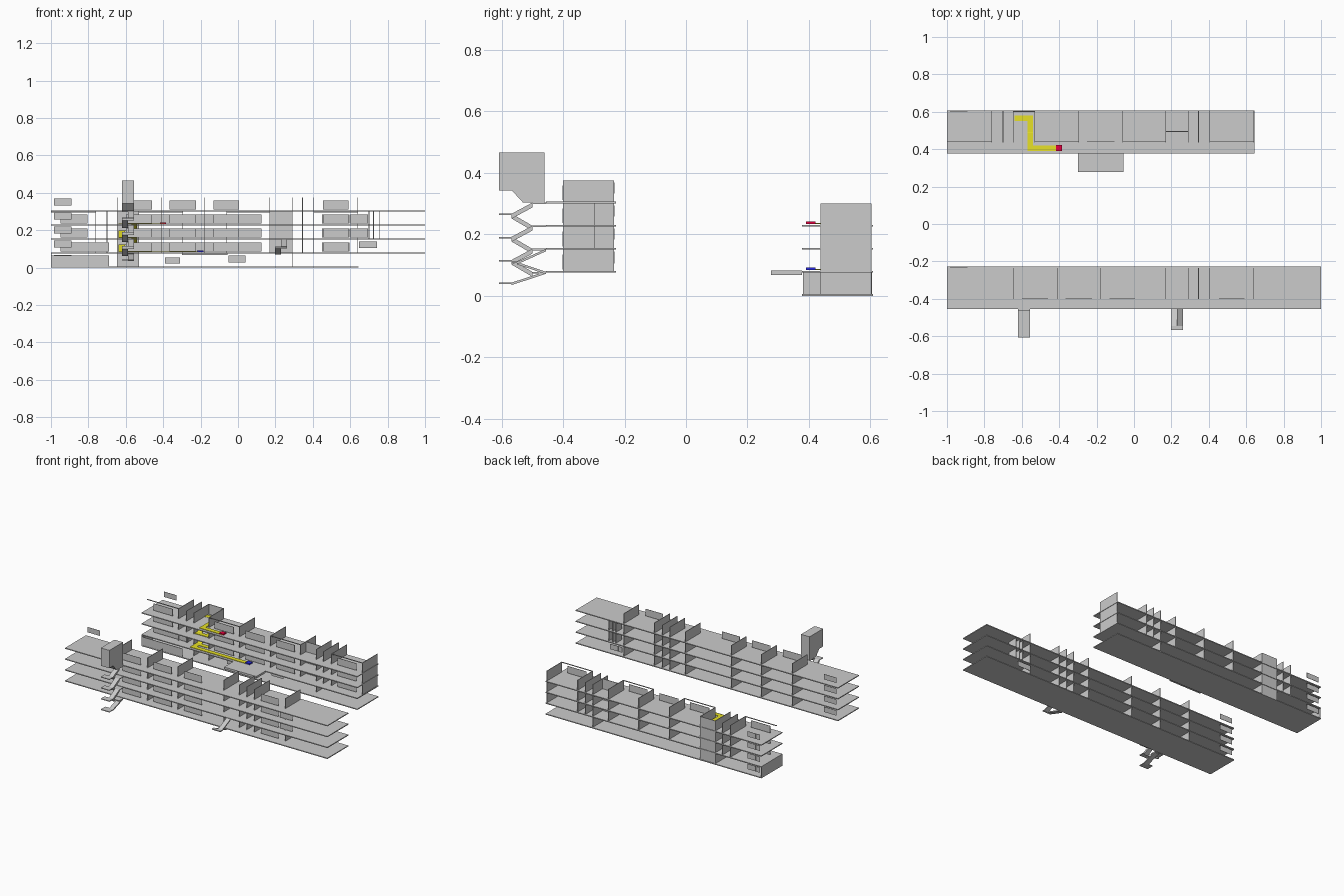
import bpy, bmesh

if "Cube" in bpy.data.objects:
    bpy.data.objects.remove(bpy.data.objects["Cube"])


def paint(name, rgb):
    m = bpy.data.materials.new(name)
    m.diffuse_color = (*rgb, 1)
    m.use_nodes = True
    m.node_tree.nodes["Principled BSDF"].inputs["Base Color"].default_value = m.diffuse_color
    return m


def make(name, bm, mat=None):
    bmesh.ops.recalc_face_normals(bm, faces=bm.faces)
    me = bpy.data.meshes.new(name)
    bm.to_mesh(me)
    bm.free()
    ob = bpy.data.objects.new(name, me)
    bpy.context.collection.objects.link(ob)
    if mat:
        me.materials.append(mat)
    return ob


def box(name, x0, x1, y0, y1, z0, z1, mat=None):
    bm = bmesh.new()
    bmesh.ops.create_cube(bm, size=1)
    for v in bm.verts:
        v.co.x = x0 if v.co.x < 0 else x1
        v.co.y = y0 if v.co.y < 0 else y1
        v.co.z = z0 if v.co.z < 0 else z1
    return make(name, bm, mat)


def prism(name, x0, x1, profile, mat=None):
    """Extrude a (y, z) outline along x."""
    bm = bmesh.new()
    face = bm.faces.new([bm.verts.new((x0, y, z)) for y, z in profile])
    ext = bmesh.ops.extrude_face_region(bm, geom=[face])
    for v in ext["geom"]:
        if isinstance(v, bmesh.types.BMVert):
            v.co.x = x1
    return make(name, bm, mat)


def ramp(name, x0, x1, a, b, t=0.008, mat=None):
    prism(name, x0, x1, [a, b, (b[0], b[1] - t), (a[0], a[1] - t)], mat)


yellow = paint("route_yellow", (0.8, 0.75, 0.02))
red = paint("marker_red", (0.8, 0.0, 0.05))
blue = paint("marker_blue", (0.02, 0.02, 0.8))
T = 0.003          # half slab thickness
W = 0.002          # half wall thickness
H = 0.072          # storey wall height


def partitions(name, xs, y0, y1, z):
    for x in xs:
        box(name, x - W, x + W, y0, y1, z, z + H)


def windows(name, spans, y, z):
    for a, b in spans:
        box(name, a, b, y - 0.001, y + 0.001, z + 0.008, z + 0.056)


def room_sign(name, x, y, z):
    # Pair of small plates on the rear edge
    box(name, x, x + 0.03, y - 0.001, y + 0.001, z + 0.03, z + 0.066)
    box(name, x + 0.031, x + 0.095, y - 0.001, y + 0.001, z + 0.03, z + 0.066)


# Front building: four open storeys
front_levels = [0.08, 0.155, 0.23, 0.305]
front_rooms = [-0.645, -0.41, -0.18, 0.17, 0.29, 0.345, 0.405, 0.64]
front_windows = [(-0.6, -0.46), (-0.365, -0.225), (-0.13, 0.005), (0.455, 0.59)]
for i, z in enumerate(front_levels):
    box("front_slab", -1, 1, -0.455, -0.227, z - T, z + T)
    partitions("front_partition", front_rooms, -0.40, -0.235, z)
    windows("front_window", front_windows, -0.40, z)
    room_sign("front_sign", -0.985, -0.232, z)
    if i in (1, 2):
        partitions("front_end_partition", [0.70, 0.725, 0.755], -0.30, -0.235, z)
        windows("front_end_window", [(0.60, 0.695)], -0.40, z)
room_sign("front_end_sign", 0.648, -0.232, 0.077)

# Back building: four open storeys
back_levels = [0.005, 0.08, 0.155, 0.23]
back_rooms = [-0.76, -0.70, -0.645, -0.53, -0.295, -0.06, 0.17, 0.29, 0.345, 0.405, 0.64]
back_windows = [(-0.95, -0.805), (-0.485, -0.34), (-0.25, -0.105), (-0.015, 0.125), (0.45, 0.595)]
for i, z in enumerate(back_levels):
    box("back_slab", -1, 0.645, 0.378, 0.608, z - T, z + T)
    rooms = back_rooms if i else [-0.645, -0.53, 0.29]
    partitions("back_partition", rooms, 0.437, 0.603, z)
    if i:
        windows("back_window", back_windows, 0.44, z)
        box("washroom_divider", 0.17, 0.29, 0.493, 0.497, z, z + H)
    box("stairwell_rear_wall", -0.645, -0.53, 0.6, 0.604, z, z + H)
    room_sign("back_sign", -0.985, 0.602, z)
windows("back_side_window", [(-0.805, -0.69)], 0.44, 0.08)

# Thin rails above the top rooms
for a, b in [(-1, -0.76), (-0.53, -0.295), (-0.06, 0.17), (0.405, 0.64)]:
    box("top_rail", a, b, 0.438, 0.442, 0.298, 0.303)

# Closed ground-floor end room and ground-floor plates
box("ground_end_wall", -1, -0.996, 0.38, 0.605, 0.005, 0.08)
box("ground_front_wall", -0.997, -0.69, 0.38, 0.383, 0.008, 0.066)
box("ground_plate", -0.39, -0.31, 0.437, 0.44, 0.025, 0.056)
box("ground_plate", -0.05, 0.04, 0.437, 0.44, 0.03, 0.067)

# Entrance balcony
box("balcony", -0.3, -0.055, 0.277, 0.378, 0.07, 0.084)

# Stair tower with zigzag flights
xl, xm, xr = -0.62, -0.587, -0.555
prism("tower_cap", xl, xr, [(-0.608, 0.468), (-0.46, 0.468), (-0.46, 0.305),
                           (-0.53, 0.305), (-0.567, 0.345), (-0.608, 0.345)])
for z in (0.305, 0.23, 0.155):
    box("tower_landing", xl, xr, -0.50, -0.455, z - 0.005, z)
    box("tower_mid_landing", xl, xr, -0.608, -0.567, z - 0.041, z - 0.036)
    ramp("tower_flight_upper", xm, xr, (-0.50, z), (-0.567, z - 0.036), 0.016)
    ramp("tower_flight_lower", xl, xm, (-0.567, z - 0.036), (-0.50, z - 0.075), 0.016)
box("tower_foot_entry", xl, xr, -0.50, -0.455, 0.075, 0.08)
ramp("tower_foot_flight", xm, xr, (-0.46, 0.08), (-0.567, 0.045), 0.008)
box("tower_foot_landing", xl, xr, -0.608, -0.56, 0.04, 0.045)

# Small outside stair
box("side_stair_landing", 0.198, 0.262, -0.567, -0.545, 0.108, 0.114)
ramp("side_stair_upper", 0.23, 0.262, (-0.455, 0.155), (-0.55, 0.112))
ramp("side_stair_lower", 0.198, 0.23, (-0.55, 0.112), (-0.455, 0.08))

# Yellow route down the inner stairwell
zt, zb = 0.236, 0.086
box("route_top_walk", -0.57, -0.39, 0.39, 0.42, zt, zt + 0.003, yellow)
box("route_top_turn", -0.57, -0.54, 0.42, 0.49, zt, zt + 0.003, yellow)
for k in range(2):
    z = zt - 0.075 * k
    ramp("route_flight_down", -0.57, -0.54, (0.49, z + 0.003), (0.55, z - 0.035), 0.004, yellow)
    box("route_mid_landing", -0.64, -0.54, 0.55, 0.58, z - 0.038, z - 0.034, yellow)
    ramp("route_flight_back", -0.64, -0.605, (0.55, z - 0.034), (0.47, z - 0.072), 0.004, yellow)
    box("route_turn", -0.64, -0.54, 0.44, 0.47, z - 0.075, z - 0.072, yellow)
    if k == 0:
        box("route_step_across", -0.57, -0.54, 0.47, 0.49, z - 0.075, z - 0.072, yellow)
box("route_bottom_turn", -0.64, -0.605, 0.39, 0.44, zb, zb + 0.003, yellow)
box("route_bottom_walk", -0.64, -0.21, 0.39, 0.42, zb, zb + 0.003, yellow)
# Keep the top-floor part of the route visible above the slab
box("route_top_well", -0.57, -0.54, 0.49, 0.58, zt, zt + 0.002, yellow)
box("route_top_well", -0.64, -0.57, 0.55, 0.58, zt, zt + 0.002, yellow)

# Start and end markers
box("start_marker", -0.418, -0.385, 0.39, 0.422, zt, zt + 0.008, red)
box("end_marker", -0.218, -0.185, 0.39, 0.422, zb, zb + 0.008, blue)

# Rest the model exactly on z = 0
for ob in bpy.data.objects:
    ob.location.z = -0.002
